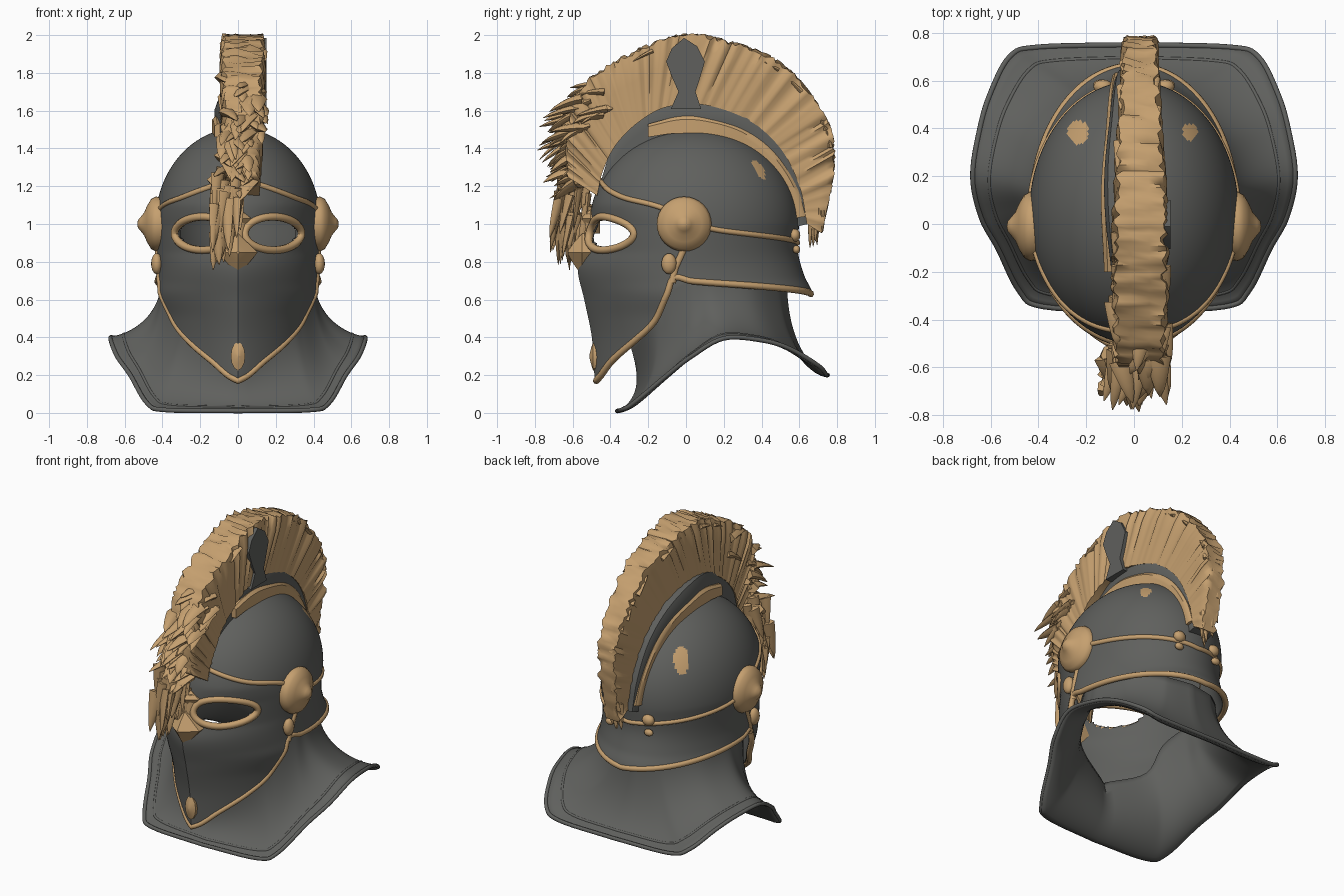
import bpy, bmesh, math, random
from mathutils import Vector as V

if "Cube" in bpy.data.objects:
    bpy.data.objects.remove(bpy.data.objects["Cube"])
random.seed(4)
pi = math.pi


def material(name, rgb):
    m = bpy.data.materials.new(name)
    m.diffuse_color = (*rgb, 1)
    m.use_nodes = True
    m.node_tree.nodes["Principled BSDF"].inputs["Base Color"].default_value = m.diffuse_color
    return m


STEEL = material("dark steel", (0.115, 0.117, 0.11))
GOLD = material("pale gold", (0.56, 0.35, 0.16))


def interp(pts, x):
    """Smooth (Hermite) interpolation of a small table."""
    x = min(max(x, pts[0][0]), pts[-1][0])
    i = next(k for k in range(len(pts) - 1) if x <= pts[k + 1][0])

    def tan(k):
        p, q = pts[max(k - 1, 0)], pts[min(k + 1, len(pts) - 1)]
        return (q[1] - p[1]) / (q[0] - p[0])
    h = pts[i + 1][0] - pts[i][0]
    t = (x - pts[i][0]) / h
    return ((2*t**3 - 3*t*t + 1) * pts[i][1] + (t**3 - 2*t*t + t) * h * tan(i)
            + (3*t*t - 2*t**3) * pts[i + 1][1] + (t**3 - t*t) * h * tan(i + 1))


def along(pts, s):
    """Point on a smoothed polyline of tuples, s from 0 to 1."""
    u = s * (len(pts) - 1)
    return V([interp([(k, p[c]) for k, p in enumerate(pts)], u) for c in range(len(pts[0]))])


def activate(ob):
    bpy.ops.object.select_all(action='DESELECT')
    ob.select_set(True)
    bpy.context.view_layer.objects.active = ob


def grid(name, parts, mat, caps=True, solid=0, drop=None, angle=40):
    """Skin closed rings of points; each part is a list of rings."""
    bm = bmesh.new()
    for rows in parts:
        vs = [[bm.verts.new(p) for p in r] for r in rows]
        n = len(rows[0])
        for a, b in zip(vs, vs[1:]):
            for j in range(n):
                bm.faces.new((a[j], a[(j + 1) % n], b[(j + 1) % n], b[j]))
        if caps:
            bm.faces.new(vs[0][::-1])
            bm.faces.new(vs[-1])
    bmesh.ops.remove_doubles(bm, verts=bm.verts, dist=0.0004)
    if drop:
        gone = [f for f in bm.faces if drop(f.calc_center_median())]
        bmesh.ops.delete(bm, geom=gone, context='FACES')
    bmesh.ops.recalc_face_normals(bm, faces=bm.faces)
    me = bpy.data.meshes.new(name)
    bm.to_mesh(me)
    bm.free()
    ob = bpy.data.objects.new(name, me)
    bpy.context.collection.objects.link(ob)
    me.materials.append(mat)
    if solid:
        m = ob.modifiers.new("thickness", 'SOLIDIFY')
        m.thickness, m.offset = solid, -.4
    activate(ob)
    bpy.ops.object.shade_smooth_by_angle(angle=math.radians(angle))
    return ob


def tube(name, pts, r, mat, closed=False):
    cu = bpy.data.curves.new(name, 'CURVE')
    cu.dimensions, cu.bevel_depth, cu.bevel_resolution = '3D', r, 2
    sp = cu.splines.new('POLY')
    sp.points.add(len(pts) - 1)
    for q, p in zip(sp.points, pts):
        q.co = (*p, 1)
    sp.use_cyclic_u = closed
    sp.use_smooth = True
    cu.materials.append(mat)
    ob = bpy.data.objects.new(name, cu)
    bpy.context.collection.objects.link(ob)
    activate(ob)
    bpy.ops.object.convert(target='MESH')


# Helmet surface: angle th runs from front (0) to back (pi)
WIDTH = [(.17, .38), (.5, .405), (.63, .435), (.7, .425), (.8, .42), (1, .43)]
FRONT = [(.17, -.475), (.4, -.49), (.6, -.53), (.77, -.565), (.9, -.53), (1, -.5)]
BACK = [(.17, .66), (.63, .66), (.72, .62), (.85, .585), (1, .59)]
EDGE = [(0, .17), (8, .2), (20, .27), (42, .385), (58, .49), (69, .63), (77, .715), (88, .7), (105, .685), (180, .63)]
BROW = [(0, 1.23), (15, 1.21), (45, 1.14), (70, 1.09), (90, 1.0), (110, .96), (180, .9)]
TOP = 1.5


def deg(th):
    return abs(math.degrees(math.atan2(math.sin(th), math.cos(th))))


def surf(th, z, out=0):
    s = math.sqrt(max(0, 1 - ((z - 1) / (TOP - 1))**2)) if z > 1 else 1
    yf, yb = interp(FRONT, z), interp(BACK, z)
    c = math.cos(th)
    if c > 0:  # pointed ridge down the visor
        k = .3 * min(1, max(0, (1.1 - z) / .25))
        c = c * (1 - k) + k * (1 - abs(math.sin(th)))
    return V(((interp(WIDTH, z) * s + out) * math.sin(th), (yf + yb) / 2 - ((yb - yf) / 2 * s + out) * c, z))


def on_front(x, z):
    return surf(math.asin(x / interp(WIDTH, z)), z, .006)


def in_eye(c):
    return c.y < 0 and ((abs(c.x) - .183) / .138)**2 + ((c.z - .95) / .08)**2 < 1


N, R = 192, 90
rows = []
for i in range(R + 1):
    f = math.sin(i / R * pi / 2)
    rows.append([surf(t, e + (TOP - e) * f) for t, e in
                 ((j * 2*pi/N, interp(EDGE, deg(j * 2*pi/N))) for j in range(N))])
shell = grid("helmet_shell", [rows], STEEL, caps=False, solid=.028, drop=in_eye)
shell.data.materials.append(GOLD)
for p in shell.data.polygons:  # gilded spots on the dome, larger on the left
    c = p.center
    rx, ry = (.03, .035) if c.x > 0 else (.042, .05)
    if c.z > 1.1 and ((abs(c.x) - .23) / rx)**2 + ((c.y - .38) / ry)**2 < 1:
        p.material_index = 1

# Gold trims following the shell
ring = [j * 2*pi/160 for j in range(160)]
tube("lower_edge_trim", [surf(t, interp(EDGE, deg(t))) for t in ring], .018, GOLD, True)
tube("dome_rim_trim", [surf(t, interp(BROW, deg(t)), .006) for t in ring], .015, GOLD, True)
for s, side in ((1, "right"), (-1, "left")):
    tube(side + "_eye_trim", [on_front(s * (.183 + .148 * math.cos(t)), .95 + .088 * math.sin(t))
                              for t in ring[::3]], .021, GOLD, True)
    tube(side + "_cheek_trim", [surf(s * math.radians(a), z) for a, z in ((75, .69), (80, .77), (86, .88))], .02, GOLD)
    # Cheek boss, turned about the x axis
    prof = [(.40, .14), (.435, .145), (.46, .132), (.482, .095), (.497, .06), (.515, .038), (.53, .02), (.533, .0)]
    grid(side + "_boss", [[[(s * x, -.01 + r * math.cos(a), 1 + r * math.sin(a)) for a in ring[::5]]
                           for x, r in prof]], GOLD, caps=False)
    # Hinge knob and rear rosettes
    knobs = [((.43, -.09, .79), (.03, .04, .055)), ((.13, .575, .94), (.04, .03, .035)),
             ((.14, .585, .865), (.03, .02, .022))]
    parts = [[[(s * (c[0] + d[0] * math.sin(b) * math.cos(a)), c[1] + d[1] * math.sin(b) * math.sin(a),
                c[2] + d[2] * math.cos(b)) for a in ring[::10]] for b in [k * pi / 10 for k in range(11)]]
             for c, d in knobs]
    grid(side + "_knobs", parts, GOLD, caps=False)


# Gold face ornaments: low pyramids
def diamond(name, y, z, w, up, down, h, n=4):
    def loop(k, yy):
        return [(w * k * math.cos(a), yy, z + k * (up if math.sin(a) > 0 else down) * math.sin(a))
                for a in [j * 2*pi/n for j in range(n)]]
    grid(name, [[loop(1, y + .05), loop(1, y), loop(.5, y - h * .6), loop(.08, y - h)]], GOLD, angle=25)


diamond("nose_diamond", -.55, .85, .105, .1, .125, .075)
diamond("brow_diamond", -.505, 1.03, .07, .055, .08, .045)
diamond("chin_ornament", -.492, .3, .038, .075, .075, .02, 12)

# Neck collar: flared skirt from the neck ring to the shaped rim
RIM = [(0, -.365, .01), (.38, -.345, .015), (.48, -.28, .05), (.57, -.1, .2), (.64, .03, .3), (.675, .2, .395),
       (.645, .4, .385), (.6, .55, .34), (.52, .7, .25), (.4, .74, .205), (0, .75, .2)]
NECK = [(.395 * math.sin(math.radians(a)), .12 - .41 * math.cos(math.radians(a)), z) for a, z in
        zip((0, 40, 55, 75, 85, 95, 115, 130, 150, 160, 180), (.36, .48, .66, .74, .74, .73, .72, .71, .69, .68, .68))]


def collar_row(t):
    half = []
    for j in range(61):
        a, b = along(NECK, j / 60), along(RIM, j / 60)
        w, h = t**1.9, 1 - (1 - t)**1.5
        pinch = .05 * math.sin(pi * t) * max(0, 1 - j / 20)  # waisted throat
        half.append(V((a.x + (b.x - a.x) * w, a.y + (b.y - a.y) * w + pinch, a.z + (b.z - a.z) * h)))
    return half + [V((-p.x, p.y, p.z)) for p in half[-2:0:-1]]


grid("neck_collar", [[collar_row(i / 16) for i in range(17)]], STEEL, caps=False, solid=.018)
tube("collar_rim", collar_row(1), .012, STEEL, True)
tube("collar_ridge", collar_row(.86), .009, STEEL, True)


# Crest parts: sections between an inner and an outer side-view curve
def fan(name, inner, outer, half, cx, mat, n=50, rough=0, thick=0, angle=40):
    rows = []
    for i in range(n + 1):
        s = i / n
        a, b = along(inner, s), along(outer, s)
        sides = []
        for sx in (-1, -.35, .35, 1):
            e = a + (b - a) * (1 + random.uniform(-1, .5) * rough)
            if abs(sx) < 1:
                sides.append([(cx + sx * half(s), e.x, e.y)])
            else:
                groove = random.uniform(-1, 1) * thick
                sides.append([(cx + sx * (half(s) * (1 - .12 * (k == 5)) + groove * (.4 + k * .2)),
                               *(a + (e - a) * k / 5)) for k in range(6)])
        rows.append(sides[0] + sides[1] + sides[2] + sides[3][::-1])
    return grid(name, [rows], mat, angle=angle)


INNER = [(.64, 1.0), (.6, 1.2), (.5, 1.4), (.33, 1.55), (.1, 1.63), (-.1, 1.62), (-.25, 1.54), (-.37, 1.42),
         (-.44, 1.28), (-.47, 1.15)]
OUTER = [(.72, .95), (.785, 1.3), (.745, 1.55), (.53, 1.83), (.25, 1.96), (-.02, 2.0), (-.3, 1.9), (-.55, 1.73),
         (-.63, 1.5), (-.63, 1.25)]
HALF = [(0, .055), (.3, .08), (.55, .112), (.8, .105), (1, .085)]


def middle(s):  # the hair leans to the left as it falls over the face
    return .025 - .06 * max(0, s - .75) / .25


hair = fan("crest_hair", INNER, OUTER, lambda s: interp(HALF, s), .025, GOLD, 130, .05, .01, 60)
fan("crest_holder", [(.56, .98), (.5, 1.18), (.4, 1.32), (.2, 1.43), (0, 1.44), (-.2, 1.38), (-.36, 1.24), (-.42, 1.15)],
    [(.645, 1.0), (.61, 1.2), (.5, 1.42), (.29, 1.59), (.02, 1.655), (-.19, 1.6), (-.37, 1.44), (-.46, 1.2)],
    lambda s: interp([(0, .07), (.3, .1), (.5, .125), (.75, .09), (1, .07)], s), 0, STEEL)
fan("crest_gold_band", [(.57, 1.03), (.5, 1.21), (.4, 1.33), (.25, 1.43), (.1, 1.47), (-.05, 1.48), (-.2, 1.46)],
    [(.635, 1.04), (.585, 1.2), (.47, 1.375), (.31, 1.5), (.12, 1.56), (-.03, 1.57), (-.2, 1.53)],
    lambda s: interp([(0, .09), (.4, .118), (.65, .138), (1, .125)], s), 0, GOLD)
# Dark leaf on the right of the crest
leaf = [(-.08, 1.61), (-.04, 1.7), (-.075, 1.78), (-.105, 1.86), (-.075, 1.93), (-.01, 1.985), (.06, 1.94), (.1, 1.86),
        (.07, 1.76), (.05, 1.7), (.08, 1.61)]
grid("crest_leaf", [[[(x, y, z) for y, z in leaf] for x in (.06, .152)]], STEEL)


# Ragged hair locks: tapered, bent, flattened strands
def lock(p, d, length, droop, w):
    rows = []
    d = d.normalized()
    side = d.cross(V((0, .3, 1))).normalized()
    up = side.cross(d)
    for k in range(6):
        t = k / 5
        c = p + d * length * t + V((0, 0, -droop * t * t))
        r = w * (1 - t)**.6 + .002
        rows.append([c + side * r * math.cos(a) + up * r * .6 * math.sin(a) for a in [j * pi / 3 for j in range(6)]])
    return rows


u = random.uniform
locks = []
for _ in range(85):  # front mass, brushed forward in clumps
    s = u(.68, 1)
    a, b = along(INNER, s), along(OUTER, s)
    q = a + (b - a) * u(.4, .9)
    locks.append(lock(V((middle(s) + u(-.1, .1), q.x, q.y)), V((u(-.45, .45), -1, u(-.5, .1))), u(.13, .2), u(.02, .06), u(.03, .055)))
for _ in range(60):  # short tufts along the top and back
    s = u(.0, .68)
    b, t = along(OUTER, s), along(OUTER, s + .02) - along(OUTER, s)
    w = interp(HALF, s)
    locks.append(lock(V((.025 + u(-w, w), b.x, b.y)) * .98, V((u(-.2, .2), t.x * 40, t.y * 40)), u(.08, .15), .01, u(.015, .025)))
for _ in range(40):  # lock hanging over the face
    locks.append(lock(V((-.06 + u(-.06, .08), u(-.67, -.5), u(1.02, 1.3))), V((u(-.25, .05), u(-.3, .02), -1)),
                      u(.17, .26), .02, u(.025, .045)))
for _ in range(14):
    locks.append(lock(V((-.1 + u(-.03, .03), u(-.68, -.59), u(.95, 1.05))), V((u(-.1, .05), u(-.1, .15), -1)), u(.14, .2), .02, .03))
for _ in range(12):  # tail ends at the nape
    locks.append(lock(V((.025 + u(-.04, .04), u(.66, .73), u(1.0, 1.1))), V((u(-.1, .1), u(-.1, .05), -1)), u(.1, .15), 0, .022))
grid("crest_locks", locks, GOLD, angle=60)
